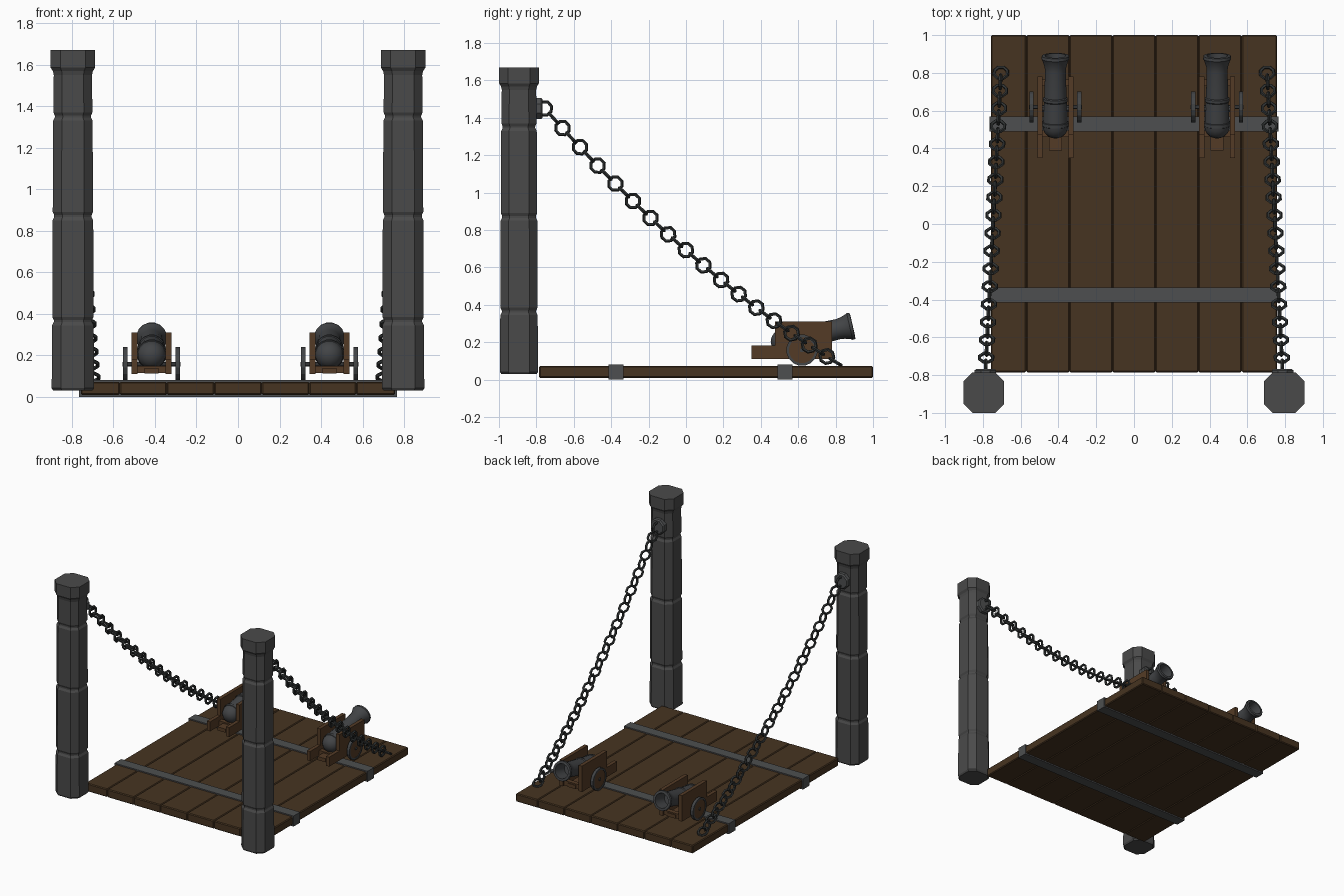
import bpy, bmesh, math
from mathutils import Matrix, Vector

if "Cube" in bpy.data.objects:
    bpy.data.objects.remove(bpy.data.objects["Cube"])


def material(name, color):
    m = bpy.data.materials.new(name)
    m.diffuse_color = (*color, 1)
    m.use_nodes = True
    m.node_tree.nodes["Principled BSDF"].inputs["Base Color"].default_value = m.diffuse_color
    return m


STONE = material("dark_stone", (0.068, 0.068, 0.068))
IRON = material("strap_iron", (0.075, 0.078, 0.08))
CHAIN = material("chain_iron", (0.032, 0.036, 0.036))
GUN = material("gun_metal", (0.055, 0.058, 0.062))
PLANK = material("plank_wood", (0.062, 0.034, 0.015))
CARRIAGE = material("carriage_wood", (0.088, 0.044, 0.019))


def finish(bm, name, *mats, smooth=False):
    bmesh.ops.recalc_face_normals(bm, faces=bm.faces)
    mesh = bpy.data.meshes.new(name)
    bm.to_mesh(mesh)
    bm.free()
    obj = bpy.data.objects.new(name, mesh)
    bpy.context.collection.objects.link(obj)
    for m in mats:
        mesh.materials.append(m)
    if smooth:
        bpy.ops.object.select_all(action='DESELECT')
        obj.select_set(True)
        bpy.context.view_layer.objects.active = obj
        bpy.ops.object.shade_smooth_by_angle(angle=math.radians(35))
    return obj


def add_box(bm, lo, hi, bevel=0):
    lo, hi = Vector(lo), Vector(hi)
    mat = Matrix.Translation((lo + hi) / 2) @ Matrix.Diagonal((*(hi - lo), 1))
    verts = bmesh.ops.create_cube(bm, size=1, matrix=mat)["verts"]
    if bevel:
        edges = list({e for v in verts for e in v.link_edges})
        bmesh.ops.bevel(bm, geom=edges, offset=bevel, segments=1, affect='EDGES')


def add_loft(bm, rings):
    """Skin a list of equal-length point rings and cap both ends."""
    loops = [[bm.verts.new(p) for p in ring] for ring in rings]
    n = len(loops[0])
    for a, b in zip(loops, loops[1:]):
        for i in range(n):
            j = (i + 1) % n
            bm.faces.new((a[i], a[j], b[j], b[i]))
    bm.faces.new(loops[0][::-1])
    bm.faces.new(loops[-1])


def circle(r, h, n, mat):
    return [mat @ Vector((r * math.cos(2 * math.pi * (i + .5) / n),
                          r * math.sin(2 * math.pi * (i + .5) / n), h)) for i in range(n)]


def add_link(bm, mat, R=0.037, r=0.0095, n=8, m=5):
    """Eight-sided chain link lying in the local xy plane."""
    vs = []
    for i in range(n):
        a = 2 * math.pi * (i + .5) / n
        row = []
        for k in range(m):
            b = 2 * math.pi * k / m
            d = R + r * math.cos(b)
            row.append(bm.verts.new(mat @ Vector((d * math.cos(a), d * math.sin(a), r * math.sin(b)))))
        vs.append(row)
    for i in range(n):
        for k in range(m):
            a, b = vs[i], vs[(i + 1) % n]
            bm.faces.new((a[k], b[k], b[(k + 1) % m], a[(k + 1) % m]))


# Deck of seven planks
bm = bmesh.new()
cuts = [-0.757, -0.57, -0.342, -0.114, 0.114, 0.342, 0.57, 0.757]
for a, b in zip(cuts, cuts[1:]):
    add_box(bm, (a, -0.785, 0.01), (b, 1.0, 0.073), 0.006)
finish(bm, "deck_planks", PLANK)

# Iron straps wrapped round the deck
bm = bmesh.new()
for y in (-0.375, 0.53):
    add_box(bm, (-0.766, y - 0.04, 0), (0.766, y + 0.04, 0.082))
finish(bm, "deck_straps", IRON)


# Stone pillars: chamfered square section with joints and a cap
def chamfered(h, c, z, cx, cy):
    f = h - c
    pts = [(h, -f), (h, f), (f, h), (-f, h), (-h, f), (-h, -f), (-f, -h), (f, -h)]
    return [(cx + x, cy + y, z) for x, y in pts]


for side, sx in (("left", -1), ("right", 1)):
    cx, cy = sx * 0.795, -0.893
    profile = [(0.03, 0.094), (0.042, 0.102)]
    for z, h in ((0.365, 0.100), (0.87, 0.098), (1.35, 0.095)):
        profile += [(z - 0.02, h), (z - 0.005, h - 0.008), (z + 0.005, h - 0.008), (z + 0.02, h - 0.001)]
    profile += [(1.55, 0.092), (1.568, 0.096), (1.585, 0.107), (1.67, 0.107)]
    bm = bmesh.new()
    add_loft(bm, [chamfered(h, h * 0.44, z, cx, cy) for z, h in profile])
    finish(bm, side + "_pillar", STONE)

    # Chain anchor plate on the pillar
    bm = bmesh.new()
    back = Matrix.Translation((sx * 0.787, -0.805, 1.45)) @ Matrix.Rotation(-math.pi / 2, 4, 'X')
    add_loft(bm, [circle(r, h, 8, back) for r, h in
                  ((0.062, 0), (0.062, 0.03), (0.052, 0.038))])
    finish(bm, side + "_chain_anchor", IRON)

    # Sagging chain of alternating links
    bm = bmesh.new()
    start, end = Vector((sx * 0.785, -0.755, 1.45)), Vector((sx * 0.705, 0.80, 0.095))
    N = 33
    for i in range(N + 1):
        t = i / N
        p = start.lerp(end, t) - Vector((0, 0, 0.4 * t * (1 - t)))
        tan = (end - start - Vector((0, 0, 0.4 * (1 - 2 * t)))).normalized()
        u = tan.cross(Vector((1, 0, 0))).normalized()
        w = tan.cross(u)
        if i % 2:
            u, w = w, -u
        mat = Matrix((tan, u, w)).transposed().to_4x4()
        add_link(bm, Matrix.Translation(p) @ mat)
    finish(bm, side + "_chain", CHAIN)

# Cannons: barrel profile is (distance along axis, radius)
BARREL = [(-0.045, 0.015), (-0.036, 0.038), (-0.018, 0.057), (0.005, 0.066), (0.02, 0.068),
          (0.022, 0.072), (0.04, 0.072), (0.042, 0.066), (0.15, 0.062), (0.155, 0.066),
          (0.17, 0.066), (0.175, 0.06), (0.32, 0.056), (0.345, 0.059), (0.375, 0.069),
          (0.385, 0.075), (0.40, 0.073), (0.402, 0.055), (0.30, 0.045)]
CHEEK = [(0.35, 0.11), (0.35, 0.183), (0.475, 0.183), (0.475, 0.31), (0.78, 0.31), (0.78, 0.11)]

for side, cx in (("left", -0.416), ("right", 0.44)):
    bm = bmesh.new()
    axis = Matrix.Translation((cx, 0.50, 0.198)) @ Matrix.Rotation(math.radians(-77), 4, 'X')
    add_loft(bm, [circle(r, s, 16, axis) for s, r in BARREL])
    finish(bm, side + "_cannon_barrel", GUN, smooth=True)

    # Stepped carriage cheeks, bed and cross bars
    bm = bmesh.new()
    for s in (-1, 1):
        add_loft(bm, [[(cx + s * x, y, z) for y, z in CHEEK] for x in (0.068, 0.096)])
    add_box(bm, (cx - 0.034, 0.39, 0.112), (cx + 0.034, 0.77, 0.14))
    for y in (0.46, 0.73):
        add_box(bm, (cx - 0.07, y, 0.114), (cx + 0.07, y + 0.035, 0.15))
    finish(bm, side + "_cannon_carriage", CARRIAGE)

    # Axle and trunnions
    bm = bmesh.new()
    for y, z, half, r in ((0.62, 0.158, 0.14, 0.012), (0.61, 0.225, 0.09, 0.018)):
        m = Matrix.Translation((cx, y, z)) @ Matrix.Rotation(math.pi / 2, 4, 'Y')
        add_loft(bm, [circle(r, h, 8, m) for h in (-half, half)])
    finish(bm, side + "_cannon_axle", GUN)

    # Wooden wheels with iron rims
    bm = bmesh.new()
    for s in (-1, 1):
        m = Matrix.Translation((cx + s * 0.126, 0.62, 0.158)) @ Matrix.Rotation(math.pi / 2, 4, 'Y')
        add_loft(bm, [circle(r, h, 16, m) for r, h in
                      ((0.07, -0.007), (0.07, -0.011), (0.084, -0.011),
                       (0.084, 0.011), (0.07, 0.011), (0.07, 0.007))])
    for f in bm.faces:
        f.material_index = 1 if len(f.verts) > 4 else 0
    finish(bm, side + "_cannon_wheels", GUN, CARRIAGE)
